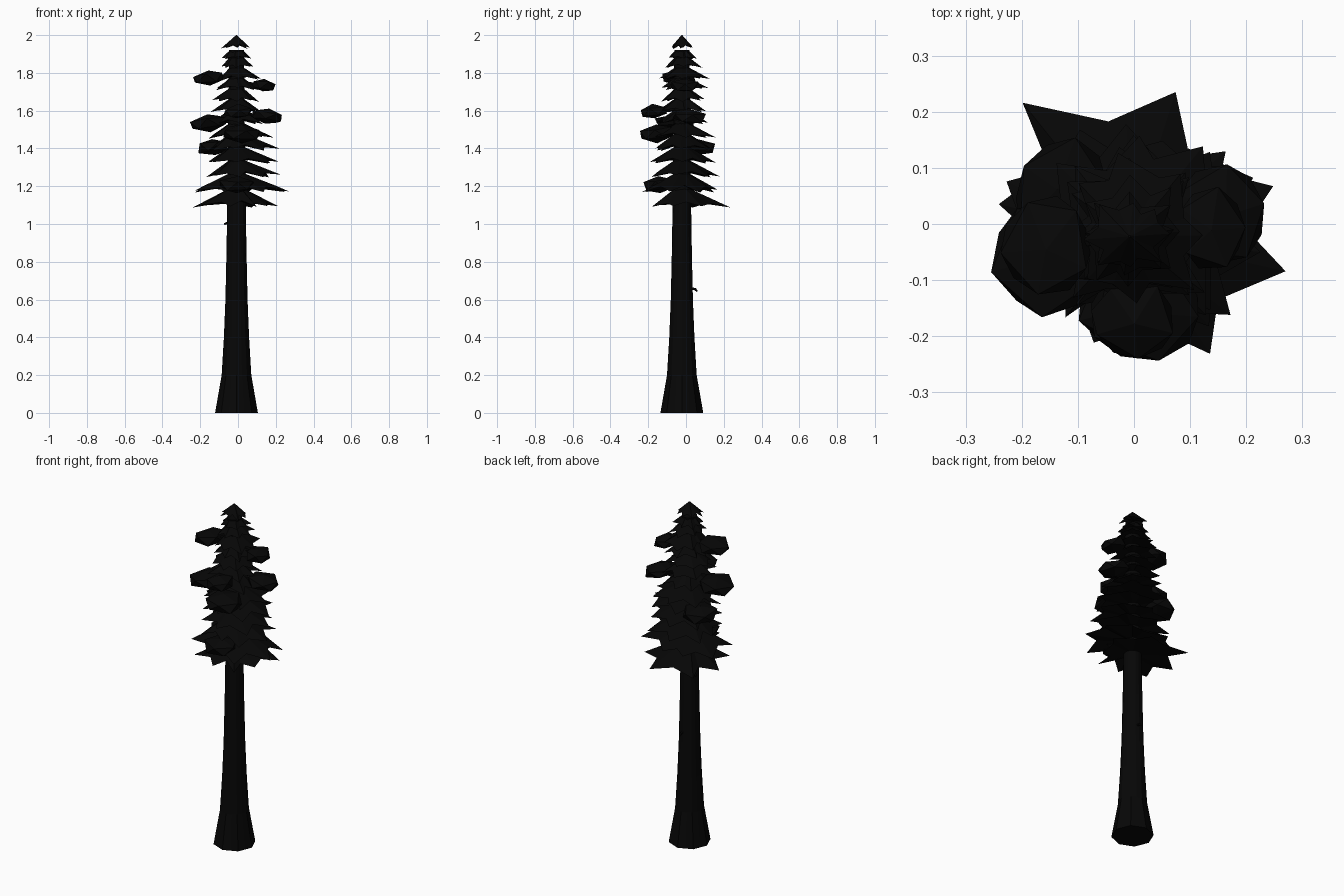
import bpy, bmesh, math, random
from mathutils import Vector, Matrix

if "Cube" in bpy.data.objects:
    bpy.data.objects.remove(bpy.data.objects["Cube"])

random.seed(11)
CX, CY = -0.008, -0.022            # trunk axis


def material(name, rgb):
    m = bpy.data.materials.new(name)
    m.diffuse_color = (*rgb, 1)
    m.use_nodes = True
    m.node_tree.nodes["Principled BSDF"].inputs["Base Color"].default_value = m.diffuse_color
    return m


bark = material("bark", (0.002, 0.002, 0.002))
needles = material("needles", (0.002, 0.002, 0.002))


def finish(name, bm, mat):
    bmesh.ops.recalc_face_normals(bm, faces=bm.faces)
    me = bpy.data.meshes.new(name)
    bm.to_mesh(me)
    bm.free()
    ob = bpy.data.objects.new(name, me)
    bpy.context.collection.objects.link(ob)
    me.materials.append(mat)
    return ob


def bridge(bm, a, b):
    n = len(a)
    for i in range(n):
        bm.faces.new((a[i], a[(i + 1) % n], b[(i + 1) % n], b[i]))


# Trunk: flared, lightly fluted at the foot
bm = bmesh.new()
prev = None
N = 16
for z, r, flute in [(0, .109, .04), (.2, .077, .02), (.4, .066, .01), (.6, .058, .01),
                    (.85, .053, 0), (1.1, .049, 0), (1.5, .044, 0), (1.92, .040, 0)]:
    ring = []
    for i in range(N):
        a = math.tau * i / N
        rr = r * (1 + (flute if i % 2 == 0 else -flute))
        ring.append(bm.verts.new((CX + rr * math.cos(a), CY + rr * math.sin(a), z)))
    if prev:
        bridge(bm, prev, ring)
    else:
        bm.faces.new(ring)
    prev = ring
bm.faces.new(prev)
finish("trunk", bm, bark)


# Drooping jagged branch skirt; reach = right, back, left, front
def skirt(name, z, reach, rise, root=.035, turn=0):
    bm = bmesh.new()
    n = 16
    rim, top, low = [], [], []
    for i in range(n):
        q, t = divmod(i / 4, 1)
        q = int(q)
        r = reach[q] * (1 - t) + reach[(q + 1) % 4] * t
        a = math.tau * i / n + turn
        if i % 2:
            r *= random.uniform(.68, .82)
            a += random.uniform(-.1, .1)
            dz = random.uniform(.018, .034) * rise / .1
        else:
            if i % 4:
                r *= random.uniform(.98, 1.2)
            a += random.uniform(-.15, .15)
            dz = random.uniform(-.004, .012)
        c, s = math.cos(a), math.sin(a)
        rim.append(bm.verts.new((CX + r * c, CY + r * s, z + dz)))
        top.append(bm.verts.new((CX + root * c, CY + root * s, z + rise)))
        low.append(bm.verts.new((CX + root * c, CY + root * s, z + rise * .3)))
    bridge(bm, top, rim)
    bridge(bm, rim, low)
    bm.faces.new(top)
    bm.faces.new(low)
    return finish(name, bm, needles)


TIERS = [
    (1.09, .17, .27, .24, .16, .10), (1.17, .285, .18, .24, .20, .10),
    (1.25, .235, .20, .16, .15, .09), (1.32, .225, .18, .15, .17, .09),
    (1.39, .23, .16, .15, .14, .09), (1.455, .20, .18, .15, .15, .08),
    (1.53, .14, .14, .13, .14, .075), (1.595, .13, .13, .14, .12, .07),
    (1.65, .12, .12, .13, .11, .07), (1.71, .12, .14, .11, .11, .065),
    (1.765, .13, .15, .09, .12, .065), (1.83, .09, .11, .08, .09, .055),
    (1.87, .08, .08, .08, .07, .05)]
for k, (z, r, b, l, f, rise) in enumerate(TIERS):
    # the two lowest tiers are twisted a little
    turn = {0: -.25, 1: -.3}.get(k, 0)
    skirt(f"branch_tier_{k}", z, (r, b, l, f), rise, turn=turn)

# Pointed treetop
skirt("treetop", 1.93, (.072, .06, .082, .055), .07, root=.002)


def limb(name, a, b, r):
    a, b = Vector(a), Vector(b)
    d = b - a
    bm = bmesh.new()
    bmesh.ops.create_cone(bm, cap_ends=True, segments=6, radius1=r, radius2=r * .5, depth=d.length)
    m = Matrix.Translation((a + b) / 2) @ d.to_track_quat('Z', 'Y').to_matrix().to_4x4()
    bmesh.ops.transform(bm, matrix=m, verts=bm.verts)
    finish(name, bm, bark)


# Flattened faceted foliage clumps on short boughs
def clump(name, p, half):
    bm = bmesh.new()
    bmesh.ops.create_icosphere(bm, subdivisions=1, radius=1)
    ang = math.atan2(p[1] - CY, p[0] - CX)
    rot = Matrix.Rotation(ang, 4, 'Z') @ Matrix.Rotation(.14, 4, 'Y')
    mat = Matrix.Translation(p) @ rot @ Matrix.Diagonal((half, half * 1.12, half * .48, 1))
    bmesh.ops.transform(bm, matrix=mat, verts=bm.verts)
    for v in bm.verts:
        v.co += Vector([random.uniform(-.006, .006) for _ in range(3)])
    finish(name, bm, needles)
    limb(name + "_bough", (CX, CY, p[2] + .015), p, .012)


CLUMPS = [((-.155, -.04, 1.775), .09), ((.135, -.01, 1.735), .073), ((.155, .015, 1.57), .09),
          ((-.157, -.06, 1.535), .104), ((.0, -.17, 1.595), .075), ((.02, -.155, 1.48), .1),
          ((-.13, .06, 1.405), .092), ((-.005, -.14, 1.21), .095)]
for k, (p, h) in enumerate(CLUMPS):
    clump(f"foliage_clump_{k}", p, h)

# Dead twig stubs on the bare trunk
limb("twig_high", (-.04, 0, 1.01), (-.072, .01, 1.0), .01)
limb("twig_low", (0, .02, .66), (0, .05, .655), .009)
limb("twig_low_tip", (0, .046, .657), (0, .06, .643), .007)
